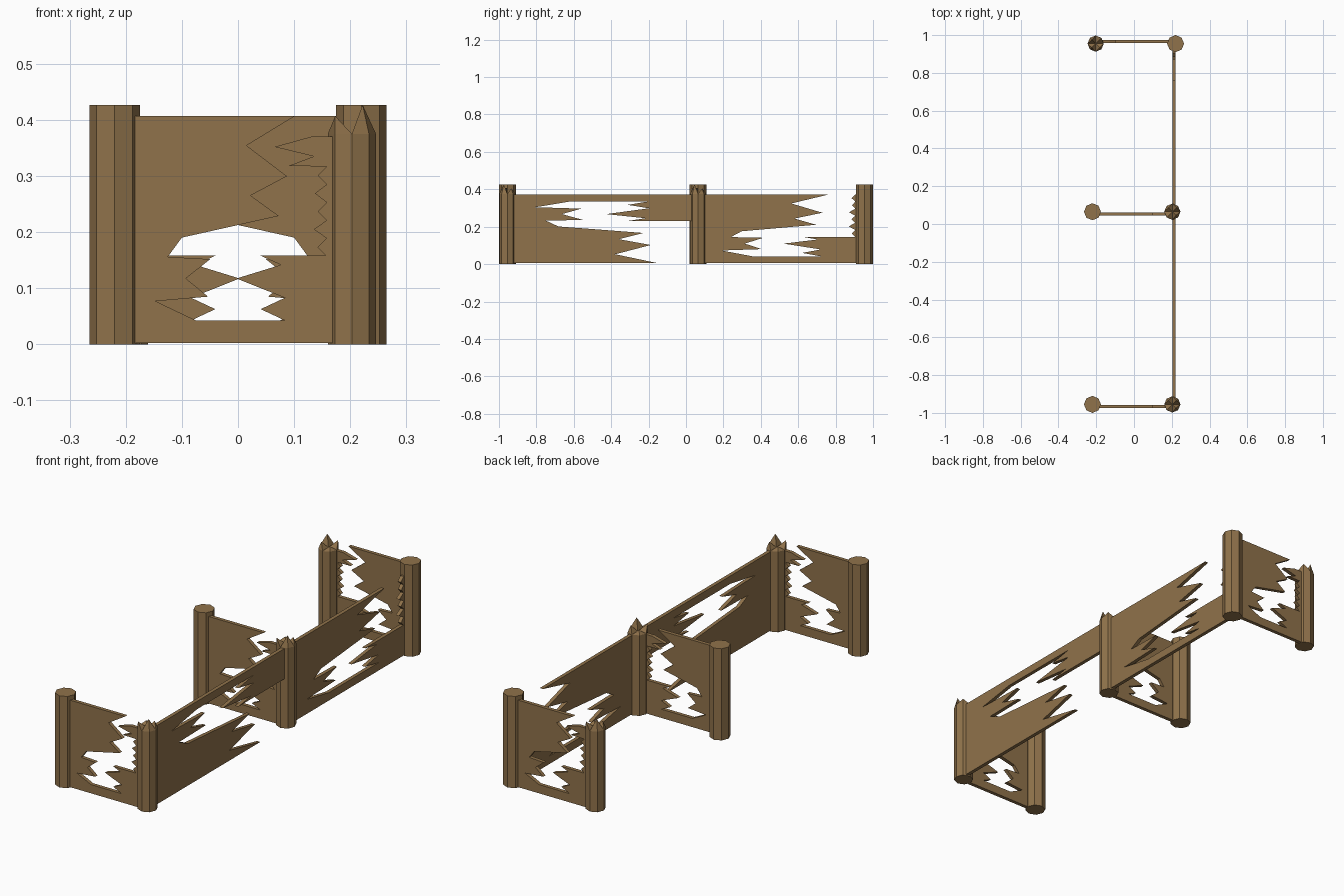
import bpy, bmesh, math
from mathutils import Matrix, Vector

if "Cube" in bpy.data.objects:
    bpy.data.objects.remove(bpy.data.objects["Cube"])

wood = bpy.data.materials.new("wood")
wood.diffuse_color = (0.28, 0.17, 0.07, 1)
wood.use_nodes = True
wood.node_tree.nodes["Principled BSDF"].inputs["Base Color"].default_value = wood.diffuse_color

# Splintered board profile in unit width/height: a full board with a jagged break
BOARD = [(0, 0), (1, 0), (1, .385), (.64, .385), (.74, .345), (.52, .285), (.76, .2),
         (.64, .15), (.76, .1), (.32, .1), (.12, .185), (.38, .205), (.27, .285),
         (.39, .37), (.18, .38), (.25, .465), (.73, .56), (.59, .65), (.77, .735),
         (.57, .87), (.81, 1), (0, 1)]


def finish(name, bm, xform):
    bmesh.ops.recalc_face_normals(bm, faces=bm.faces[:])
    bm.transform(xform)
    mesh = bpy.data.meshes.new(name)
    bm.to_mesh(mesh)
    bm.free()
    mesh.materials.append(wood)
    obj = bpy.data.objects.new(name, mesh)
    bpy.context.collection.objects.link(obj)


def plate(name, outline, axis, lo, hi, xform=Matrix()):
    """Extrude a (length, height) outline between lo and hi along x or y."""
    bm = bmesh.new()
    at = (lambda a, z: (lo, a, z)) if axis == 'x' else (lambda a, z: (a, lo, z))
    face = bm.faces.new([bm.verts.new(at(a, z)) for a, z in outline])
    ext = bmesh.ops.extrude_face_region(bm, geom=[face])
    verts = [v for v in ext['geom'] if isinstance(v, bmesh.types.BMVert)]
    d = hi - lo
    bmesh.ops.translate(bm, verts=verts, vec=(d, 0, 0) if axis == 'x' else (0, d, 0))
    finish(name, bm, xform)


def board(a0, a1, z0, z1, flip=False):
    return [(a0 + u * (a1 - a0), z0 + (1 - v if flip else v) * (z1 - z0)) for u, v in BOARD]


def post(name, x, y, r, h, spikes=None, xform=Matrix()):
    """Octagonal post; spikes = (radius, height) of the splinter in each quarter of the top."""
    bm = bmesh.new()
    ring = [(x + r * math.cos(i * math.pi / 4), y + r * math.sin(i * math.pi / 4)) for i in range(8)]
    bot = [bm.verts.new((*p, 0)) for p in ring]
    top = [bm.verts.new((*p, h)) for p in ring]
    bm.faces.new(bot)
    for i in range(8):
        j = (i + 1) % 8
        bm.faces.new((bot[i], bot[j], top[j], top[i]))
    if not spikes:
        bm.faces.new(top)
    else:
        mid = bm.verts.new((x, y, h))
        for q, (sr, sh) in enumerate(spikes):
            ang = math.radians(45 + 90 * q)
            tip = bm.verts.new((x + sr * math.cos(ang), y + sr * math.sin(ang), sh))
            loop = [mid, top[2 * q], top[2 * q + 1], top[(2 * q + 2) % 8]]
            for k in range(4):
                bm.faces.new((loop[k], loop[(k + 1) % 4], tip))
    finish(name, bm, xform)


def teeth(root, tips, z0, z1):
    """Zigzag points running down from z1 to z0, one tooth per tip."""
    step = (z1 - z0) / len(tips)
    pts = []
    for i, t in enumerate(tips):
        pts += [(root, z1 - i * step), (t, z1 - (i + .5) * step)]
    return pts + [(root, z0)]


# Short cross fences: plain post, broken board, splinters and broken post
shard = [(.18, .37), (.13, .37), (.065, .352), (.135, .335), (.09, .318)]
shard += teeth(.158, [.142, .137, .142, .135, .142], .157, .317) + [(.18, .157)]
units = {"front": Matrix(), "middle": Matrix.Translation((0, 1.02, 0)),
         "back": Matrix.Rotation(math.pi, 4, 'Z')}
for label, m in units.items():
    post(label + "_plain_post", -.22, -.955, .045, .427, xform=m)
    post(label + "_broken_post", .203, -.955, .043, .375,
         [(.03, .405), (.03, .395), (.042, .407), (.027, .427)], m)
    plate(label + "_cross_board", board(-.19, .17, .002, .407), 'y', -.975, -.958, m)
    plate(label + "_splinters", shard, 'y', -.975, -.958, m)

# Long side fences: the front one is broken from below, the back one from above
plate("front_side_board", board(-.92, .03, .005, .372, True), 'x', .203, .22)
plate("back_side_board", board(.09, .92, .005, .372), 'x', .203, .22)
side = [(.925, .372)] + teeth(.905, [.885, .888, .872, .885, .87, .885], .145, .372) + [(.925, .145)]
plate("side_splinters", side, 'x', .203, .22)
